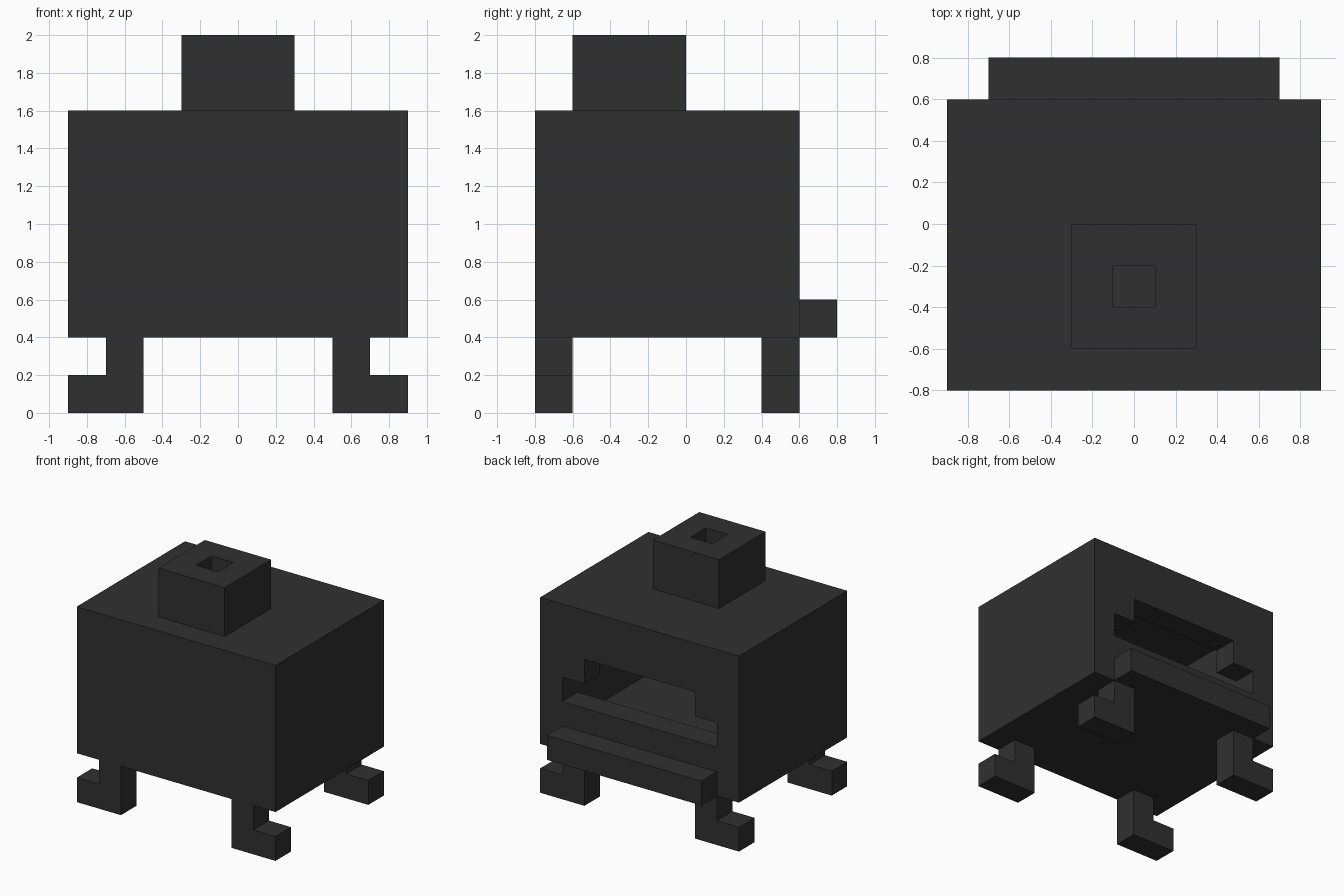
import bpy
import bmesh

if "Cube" in bpy.data.objects:
    bpy.data.objects.remove(bpy.data.objects["Cube"])

iron = bpy.data.materials.new("dark iron")
iron.diffuse_color = (0.03, 0.03, 0.03, 1)
iron.use_nodes = True
iron.node_tree.nodes["Principled BSDF"].inputs["Base Color"].default_value = iron.diffuse_color


def box(name, x, y, z):
    """Box from (min, max) ranges on each axis."""
    bm = bmesh.new()
    bmesh.ops.create_cube(bm, size=1)
    for v in bm.verts:
        for i, (lo, hi) in enumerate((x, y, z)):
            v.co[i] = lo if v.co[i] < 0 else hi
    mesh = bpy.data.meshes.new(name)
    bm.to_mesh(mesh)
    bm.free()
    mesh.materials.append(iron)
    obj = bpy.data.objects.new(name, mesh)
    bpy.context.collection.objects.link(obj)
    return obj


def cut(target, cutter):
    mod = target.modifiers.new(cutter.name, 'BOOLEAN')
    mod.operation = 'DIFFERENCE'
    mod.solver = 'EXACT'
    mod.object = cutter
    cutter.hide_render = True
    cutter.display_type = 'WIRE'


# Hollow firebox with a stepped mouth at the back
body = box("firebox", (-0.9, 0.9), (-0.8, 0.6), (0.4, 1.6))
chimney = box("chimney", (-0.3, 0.3), (-0.6, 0.0), (1.6, 2.0))
cavity = box("cavity_cutter", (-0.7, 0.7), (-0.6, 0.4), (0.6, 1.4))
mouth_low = box("mouth_lower_cutter", (-0.7, 0.7), (0.3, 0.7), (0.8, 1.0))
mouth_high = box("mouth_upper_cutter", (-0.5, 0.5), (0.3, 0.7), (0.9, 1.2))
flue = box("flue_cutter", (-0.1, 0.1), (-0.4, -0.2), (1.3, 2.1))
for cutter in (cavity, mouth_low, mouth_high, flue):
    cut(body, cutter)
cut(chimney, flue)

# Hearth ledge below the mouth
box("hearth_ledge", (-0.7, 0.7), (0.6, 0.8), (0.4, 0.6))


# L-shaped legs with feet turned outwards
def leg(name, side, y0):
    profile = [(0.5, 0), (0.9, 0), (0.9, 0.2), (0.7, 0.2), (0.7, 0.4), (0.5, 0.4)]
    bm = bmesh.new()
    face = bm.faces.new([bm.verts.new((side * x, y0, z)) for x, z in profile])
    ext = bmesh.ops.extrude_face_region(bm, geom=[face])
    verts = [g for g in ext["geom"] if isinstance(g, bmesh.types.BMVert)]
    bmesh.ops.translate(bm, verts=verts, vec=(0, 0.2, 0))
    bmesh.ops.recalc_face_normals(bm, faces=bm.faces)
    mesh = bpy.data.meshes.new(name)
    bm.to_mesh(mesh)
    bm.free()
    mesh.materials.append(iron)
    bpy.context.collection.objects.link(bpy.data.objects.new(name, mesh))


for side, side_name in ((-1, "left"), (1, "right")):
    for y0, end in ((-0.8, "front"), (0.4, "back")):
        leg(f"{end}_{side_name}_leg", side, y0)
